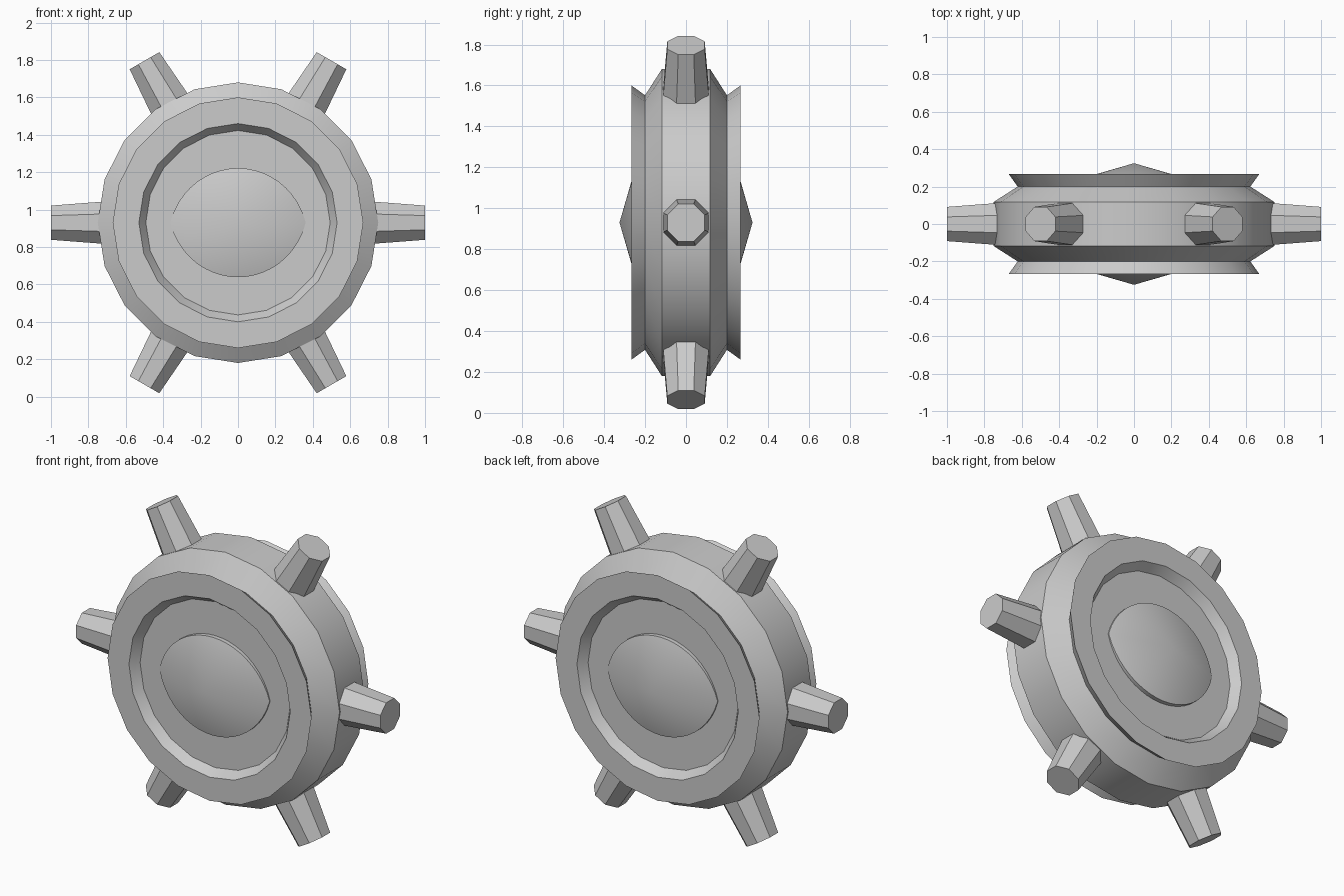
import bpy, bmesh
from math import sin, cos, pi, radians

if "Cube" in bpy.data.objects:
    bpy.data.objects.remove(bpy.data.objects["Cube"])

CZ = 0.93      # hub height
SEG = 20       # sides of the wheel


def add_object(name, bm):
    bmesh.ops.remove_doubles(bm, verts=bm.verts, dist=1e-5)
    bmesh.ops.recalc_face_normals(bm, faces=bm.faces)
    mesh = bpy.data.meshes.new(name)
    bm.to_mesh(mesh)
    bm.free()
    ob = bpy.data.objects.new(name, mesh)
    bpy.context.collection.objects.link(ob)
    bpy.ops.object.select_all(action='DESELECT')
    ob.select_set(True)
    bpy.context.view_layer.objects.active = ob
    bpy.ops.object.shade_smooth_by_angle(angle=radians(25))
    return ob


def loft(bm, rings):
    """Bridge consecutive closed rings of points with quads."""
    loops = [[bm.verts.new(p) for p in r] for r in rings]
    for a, b in zip(loops, loops[1:]):
        for i in range(len(a)):
            j = (i + 1) % len(a)
            bm.faces.new((a[i], a[j], b[j], b[i]))
    return loops


def circle(r, y, n=SEG):
    return [(r * sin(2 * pi * i / n), y, CZ + r * cos(2 * pi * i / n)) for i in range(n)]


# wheel body: flat tread, grooved flanks, flared side rims, recessed floors
half = [(0.493, 0.215), (0.53, 0.267), (0.67, 0.267), (0.622, 0.20), (0.75, 0.118)]
profile = [(r, -y) for r, y in half] + [(r, y) for r, y in reversed(half)]
bm = bmesh.new()
loops = loft(bm, [circle(r, y) for r, y in profile])
bm.faces.new(loops[0])
bm.faces.new(loops[-1])
add_object("wheel_body", bm)

# pointed lens-shaped hub cap on each side
for side, name in ((-1, "hub_cap_front"), (1, "hub_cap_back")):
    bm = bmesh.new()
    foot, base = [], []
    for i in range(40):
        t = 2 * pi * i / 40
        r = 0.105 / (0.29 + 0.07 * abs(sin(t)))
        x, z = r * cos(t), CZ + r * sin(t)
        foot.append((x, side * (0.325 - 0.29 * r), z))
        base.append((x, side * 0.21, z))
    loops = loft(bm, [base, foot])
    tip = bm.verts.new((0, side * 0.325, CZ))
    for i in range(40):
        bm.faces.new((loops[1][i], loops[1][(i + 1) % 40], tip))
    bm.faces.new(loops[0])
    add_object(name, bm)

# six tapered studs around the tread
for k in range(6):
    a = k * pi / 3
    bm = bmesh.new()
    rings = []
    for dist, rad in ((0.66, 0.127), (1.0, 0.099)):
        ring = []
        for i in range(8):
            t = 2 * pi * (i + 0.5) / 8
            u, v = rad * cos(t), rad * sin(t)
            ring.append((dist * cos(a) - u * sin(a), v, CZ + dist * sin(a) + u * cos(a)))
        rings.append(ring)
    for loop in loft(bm, rings):
        bm.faces.new(loop)
    ob = add_object(f"stud_{k + 1}", bm)
    # round the sides, keep the end sharp
    bpy.ops.object.shade_smooth_by_angle(angle=radians(50))
